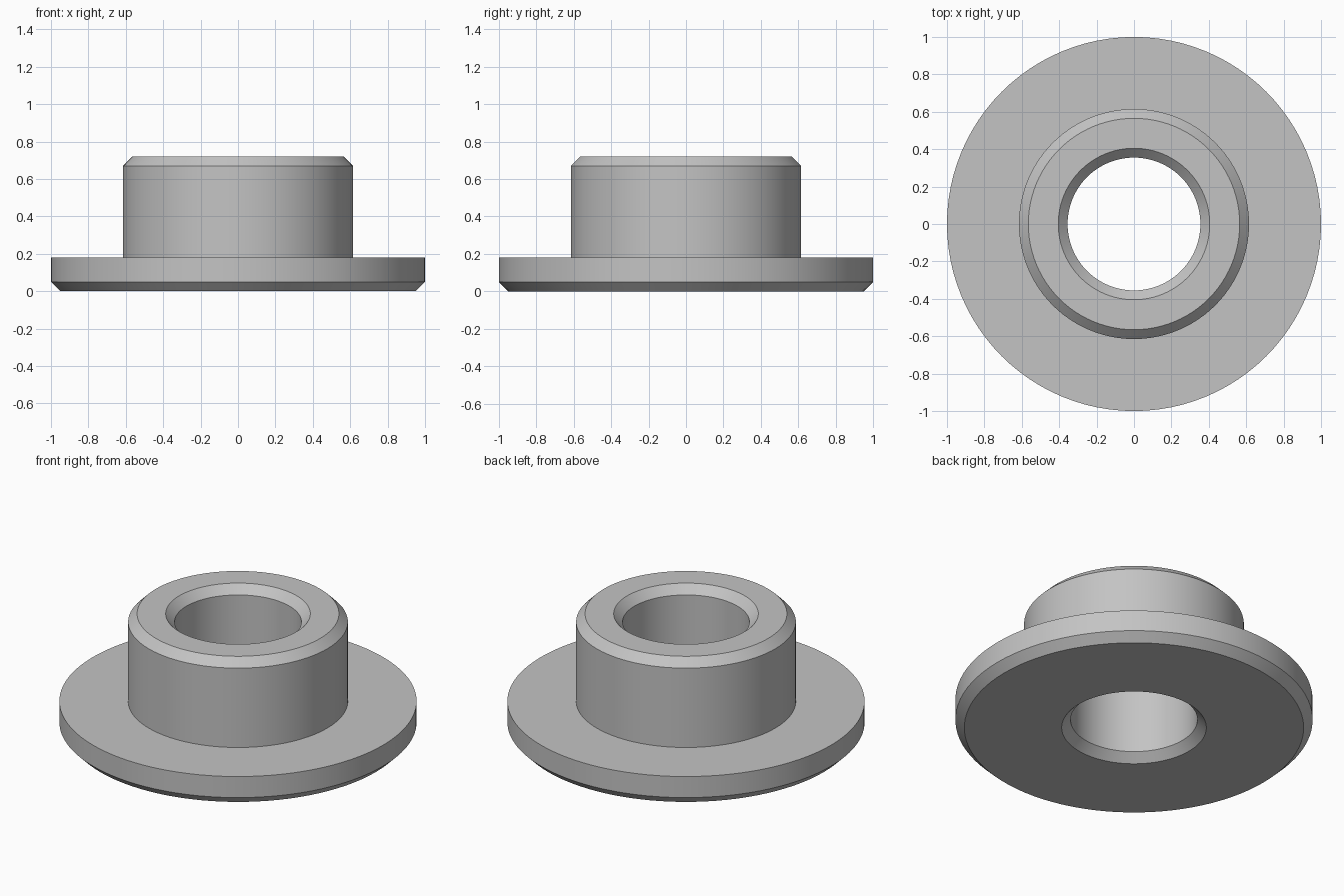
import bpy, bmesh, math

cube = bpy.data.objects.get("Cube")
if cube:
    bpy.data.objects.remove(cube, do_unlink=True)

# Plain grey metal
grey = bpy.data.materials.new("grey metal")
grey.use_nodes = True
colour = (0.55, 0.55, 0.55, 1)
grey.diffuse_color = colour
grey.node_tree.nodes["Principled BSDF"].inputs["Base Color"].default_value = colour

# Main dimensions
FLANGE_R, HUB_R, BORE_R = 1.0, 0.615, 0.355
FLANGE_TOP, HEIGHT = 0.18, 0.72
CHAMFER = 0.05
SEGMENTS = 96

# Cross-section, running from the lower bore edge outward and up to the top bore edge
profile = [
    (BORE_R, CHAMFER),
    (BORE_R + CHAMFER, 0),
    (FLANGE_R - CHAMFER, 0),
    (FLANGE_R, CHAMFER),
    (FLANGE_R, FLANGE_TOP),
    (HUB_R, FLANGE_TOP),
    (HUB_R, HEIGHT - CHAMFER),
    (HUB_R - CHAMFER, HEIGHT),
    (BORE_R + CHAMFER, HEIGHT),
    (BORE_R, HEIGHT - CHAMFER),
]

# Revolve the closed cross-section around the z axis
bm = bmesh.new()
verts = [bm.verts.new((r, 0, z)) for r, z in profile]
edges = [bm.edges.new((a, b)) for a, b in zip(verts, verts[1:] + verts[:1])]
bmesh.ops.spin(bm, geom=verts + edges, cent=(0, 0, 0), axis=(0, 0, 1),
               angle=math.tau, steps=SEGMENTS, use_merge=True)
bmesh.ops.remove_doubles(bm, verts=bm.verts[:], dist=0.0001)
bmesh.ops.recalc_face_normals(bm, faces=bm.faces[:])
mesh = bpy.data.meshes.new("flanged_bushing")
bm.to_mesh(mesh)
bm.free()
mesh.materials.append(grey)

bushing = bpy.data.objects.new("flanged_bushing", mesh)
bpy.context.collection.objects.link(bushing)

# Smooth round walls with crisp chamfer edges
bpy.ops.object.select_all(action="DESELECT")
bushing.select_set(True)
bpy.context.view_layer.objects.active = bushing
bpy.ops.object.shade_smooth_by_angle(angle=math.radians(30))
